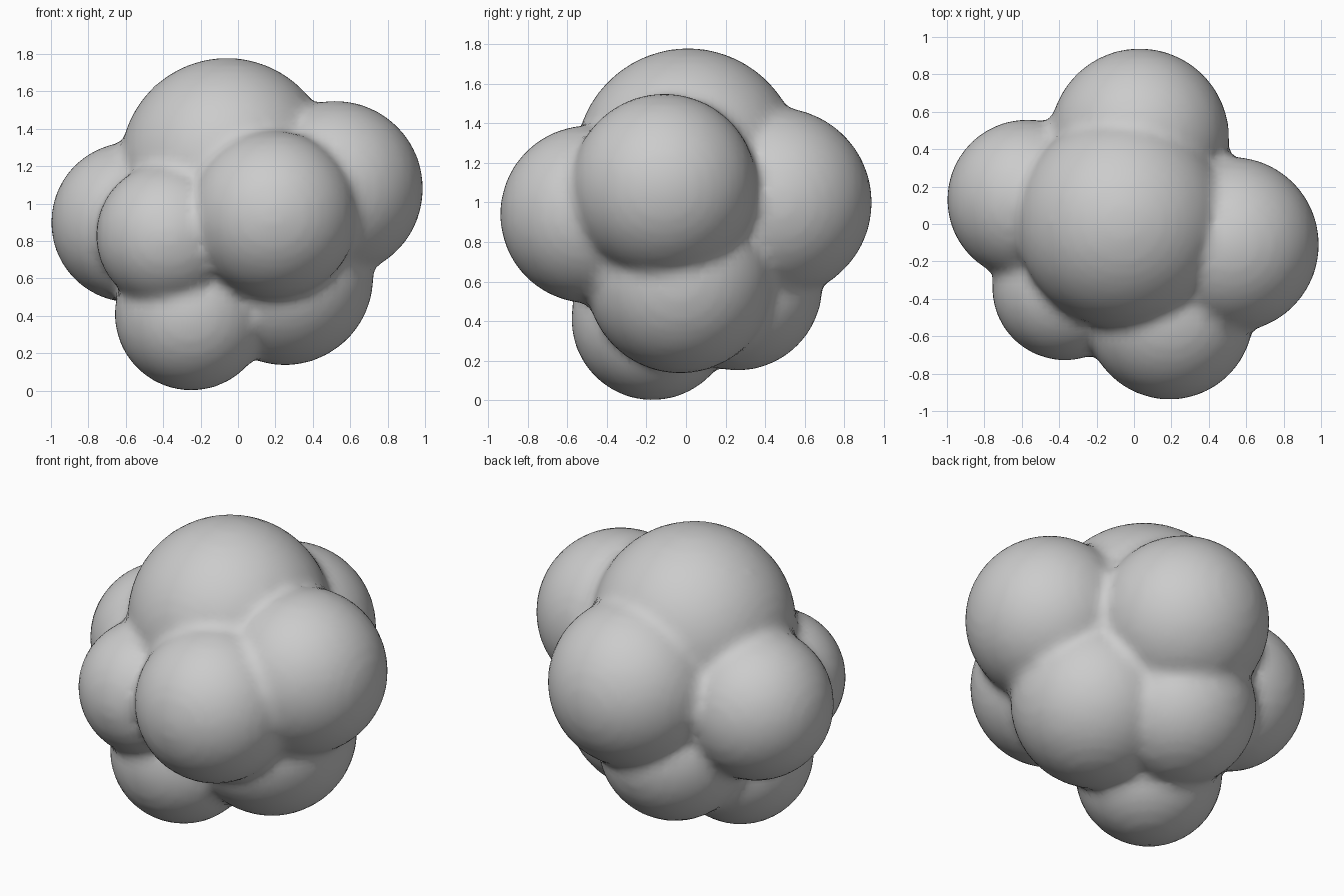
import bpy

if "Cube" in bpy.data.objects:
    bpy.data.objects.remove(bpy.data.objects["Cube"])

# Lobes of the puff: x, y, z, radius
lobes = [
    (-0.06, 0.01, 1.21, 0.57),    # crown
    (0.52, -0.11, 1.08, 0.47),    # right
    (0.03, 0.46, 1.00, 0.48),     # back
    (-0.57, 0.13, 0.90, 0.43),    # left
    (0.19, -0.49, 0.94, 0.45),    # front
    (-0.37, -0.34, 0.83, 0.39),   # front left
    (-0.25, -0.17, 0.41, 0.41),   # lowest
    (0.25, -0.03, 0.61, 0.475),   # lower right
    (-0.11, 0.26, 0.58, 0.43),    # lower back
]


def add_lobe(x, y, z, r):
    bpy.ops.mesh.primitive_ico_sphere_add(subdivisions=4, radius=r, location=(x, y, z))
    return bpy.context.object


# Merge every lobe into one closed body
body, *others = [add_lobe(*lobe) for lobe in lobes]
body.name = "puffy_foliage"
bpy.ops.object.select_all(action='DESELECT')
body.select_set(True)
bpy.context.view_layer.objects.active = body
for other in others:
    union = body.modifiers.new("union", 'BOOLEAN')
    union.operation = 'UNION'
    union.solver = 'EXACT'
    union.object = other
    bpy.ops.object.modifier_apply(modifier=union.name)
    bpy.data.objects.remove(other)

# Even out the surface and soften the creases
remesh = body.modifiers.new("remesh", 'REMESH')
remesh.mode = 'VOXEL'
remesh.voxel_size = 0.035
soften = body.modifiers.new("soften", 'SMOOTH')
soften.factor = 0.5
soften.iterations = 3
for mod in (remesh, soften):
    bpy.ops.object.modifier_apply(modifier=mod.name)
bpy.ops.object.shade_smooth()
